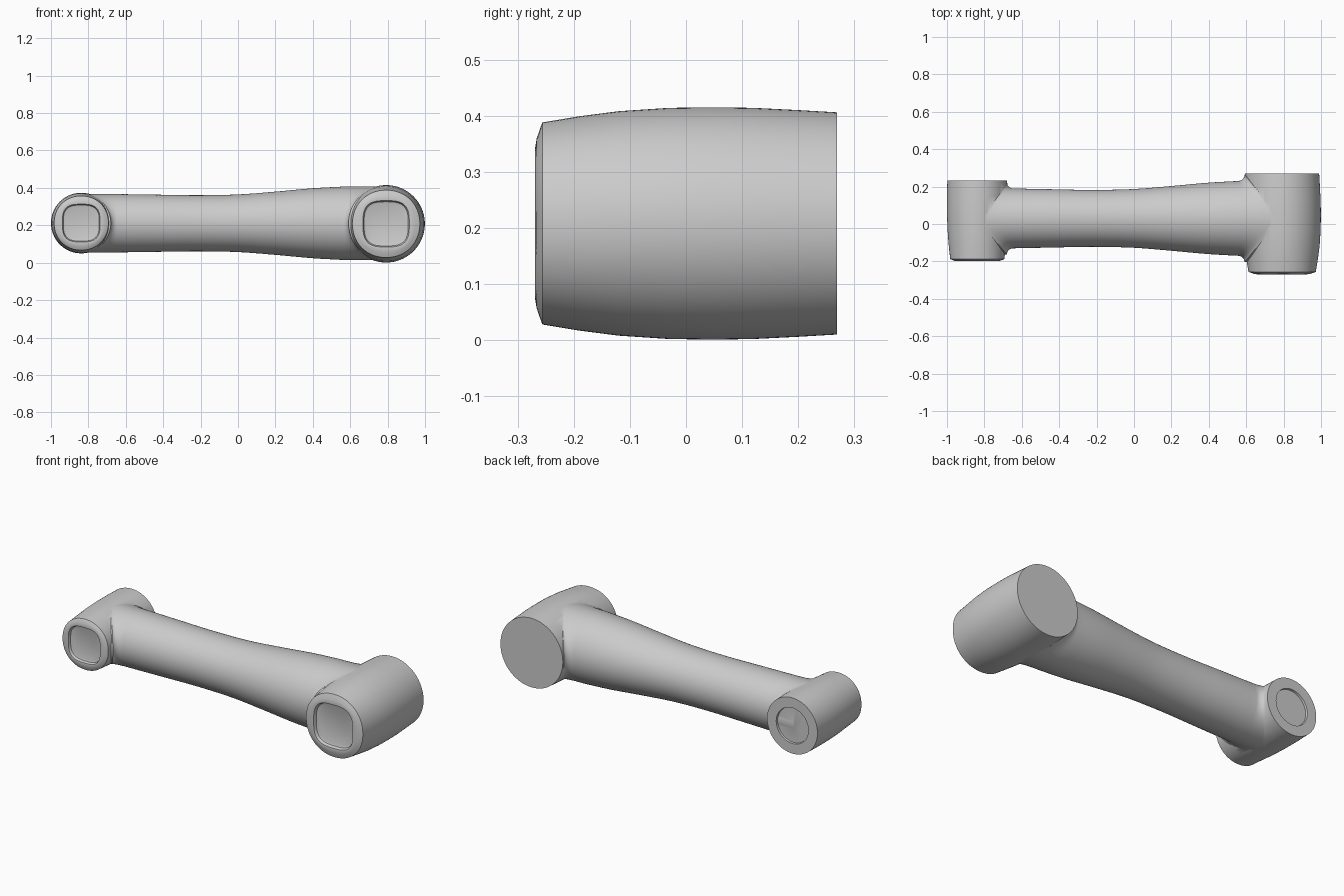
import bpy, bmesh
from math import sin, cos, pi, sqrt, radians

if "Cube" in bpy.data.objects:
    bpy.data.objects.remove(bpy.data.objects["Cube"])

SEG = 96


def loft(name, rings):
    """Closed skin through a list of rings with equal point counts."""
    bm = bmesh.new()
    loops = [[bm.verts.new(p) for p in ring] for ring in rings]
    for a, b in zip(loops, loops[1:]):
        for i in range(len(a)):
            j = (i + 1) % len(a)
            bm.faces.new((a[i], a[j], b[j], b[i]))
    bm.faces.new(loops[0])
    bm.faces.new(loops[-1])
    bmesh.ops.recalc_face_normals(bm, faces=bm.faces)
    mesh = bpy.data.meshes.new(name)
    bm.to_mesh(mesh)
    bm.free()
    obj = bpy.data.objects.new(name, mesh)
    bpy.context.collection.objects.link(obj)
    return obj


def joint(name, cx, cz, profile):
    """Barrel along y; each profile entry is (y, radius, squareness)."""
    rings = []
    for y, r, n in profile:
        ring = []
        for i in range(SEG):
            t = 2 * pi * i / SEG
            k = r / (abs(cos(t)) ** n + abs(sin(t)) ** n) ** (1 / n)
            ring.append((cx + k * cos(t), y, cz + k * sin(t)))
        rings.append(ring)
    return loft(name, rings)


def smoothstep_curve(x, pts):
    """Cubic interpolation through (x, value) points."""
    for i in range(len(pts) - 1):
        if x <= pts[i + 1][0] or i == len(pts) - 2:
            p0, p1, p2, p3 = (pts[max(0, min(len(pts) - 1, i + d))] for d in (-1, 0, 1, 2))
            h = p2[0] - p1[0]
            m1 = (p2[1] - p0[1]) / (p2[0] - p0[0]) * h
            m2 = (p3[1] - p1[1]) / (p3[0] - p1[0]) * h
            u = (x - p1[0]) / h
            return ((2*u**3 - 3*u**2 + 1) * p1[1] + (u**3 - 2*u**2 + u) * m1
                    + (3*u**2 - 2*u**3) * p2[1] + (u**3 - u**2) * m2)


# Joint barrels: back cap, bulged wall, rounded front lip, squarish front recess
SX, SZ, SR = -0.838, 0.212, 0.162
LX, LZ, LR = 0.792, 0.208, 0.207
small = joint("small_joint", SX, SZ, [
    (0.222, 0.096, 2), (0.222, 0.1, 2), (0.233, 0.102, 2), (0.233, 0.16, 2),
    (0.15, 0.162, 2), (0.06, 0.162, 2), (-0.03, 0.159, 2), (-0.11, 0.153, 2),
    (-0.187, 0.145, 2.1), (-0.19, 0.139, 2.15), (-0.196, 0.125, 2.4),
    (-0.199, 0.108, 2.9), (-0.198, 0.101, 3.1), (-0.184, 0.096, 3.1), (-0.181, 0.088, 3.1)])
large = joint("large_joint", LX, LZ, [
    (0.269, 0.198, 2), (0.2, 0.202, 2), (0.12, 0.206, 2), (0.05, 0.207, 2),
    (-0.03, 0.206, 2), (-0.12, 0.2, 2), (-0.19, 0.191, 2), (-0.256, 0.18, 2.1),
    (-0.259, 0.172, 2.15), (-0.266, 0.152, 2.4), (-0.269, 0.134, 2.9),
    (-0.268, 0.124, 3.1), (-0.252, 0.118, 3.1), (-0.248, 0.109, 3.1)])

# Arm: waisted tube whose ends flare into each joint with a fillet
RY = [(-0.65, 0.16), (-0.45, 0.156), (-0.22, 0.152), (0, 0.157), (0.2, 0.173), (0.4, 0.191), (0.56, 0.2)]
RZ = [(-0.65, 0.156), (-0.45, 0.153), (-0.22, 0.15), (0, 0.154), (0.2, 0.169), (0.4, 0.187), (0.56, 0.196)]
CY, CZ = 0.03, 0.211


def tube_ring(x, flare=0.0, xfun=None):
    ry, rz = smoothstep_curve(x, RY), smoothstep_curve(x, RZ)
    ring = []
    for i in range(SEG):
        t = 2 * pi * i / SEG
        z = rz * sin(t)
        ring.append((xfun(z) if xfun else x, CY + (ry + flare) * cos(t), CZ + z))
    return ring


def end_rings(x0, cx, r, side, flare):
    """Quarter-round fillet from the flat seam at x0 to the barrel surface."""
    rings = []
    for k in range(1, 9):
        a = k / 8 * pi / 2

        def xf(z, a=a):
            surface = cx + side * sqrt(max(r * r - z * z, 0))
            return x0 + (surface - x0) * sin(a)
        rings.append(tube_ring(x0, flare * (1 - cos(a)), xf))
    rings.append(tube_ring(x0, flare, lambda z: cx))
    return rings


body = [tube_ring(-0.645 + 1.2 * i / 32) for i in range(33)]
left = end_rings(-0.645, SX, SR - 0.004, 1, 0.034)
right = end_rings(0.555, LX, LR - 0.006, -1, 0.034)
arm = loft("link_arm", left[::-1] + body + right)

# Fuse the joints onto the arm
bpy.context.view_layer.objects.active = arm
arm.select_set(True)
for part in (small, large):
    mod = arm.modifiers.new("fuse", 'BOOLEAN')
    mod.operation = 'UNION'
    mod.solver = 'EXACT'
    mod.object = part
    bpy.ops.object.modifier_apply(modifier=mod.name)
    bpy.data.objects.remove(part)
bpy.ops.object.shade_smooth_by_angle(angle=radians(35))
